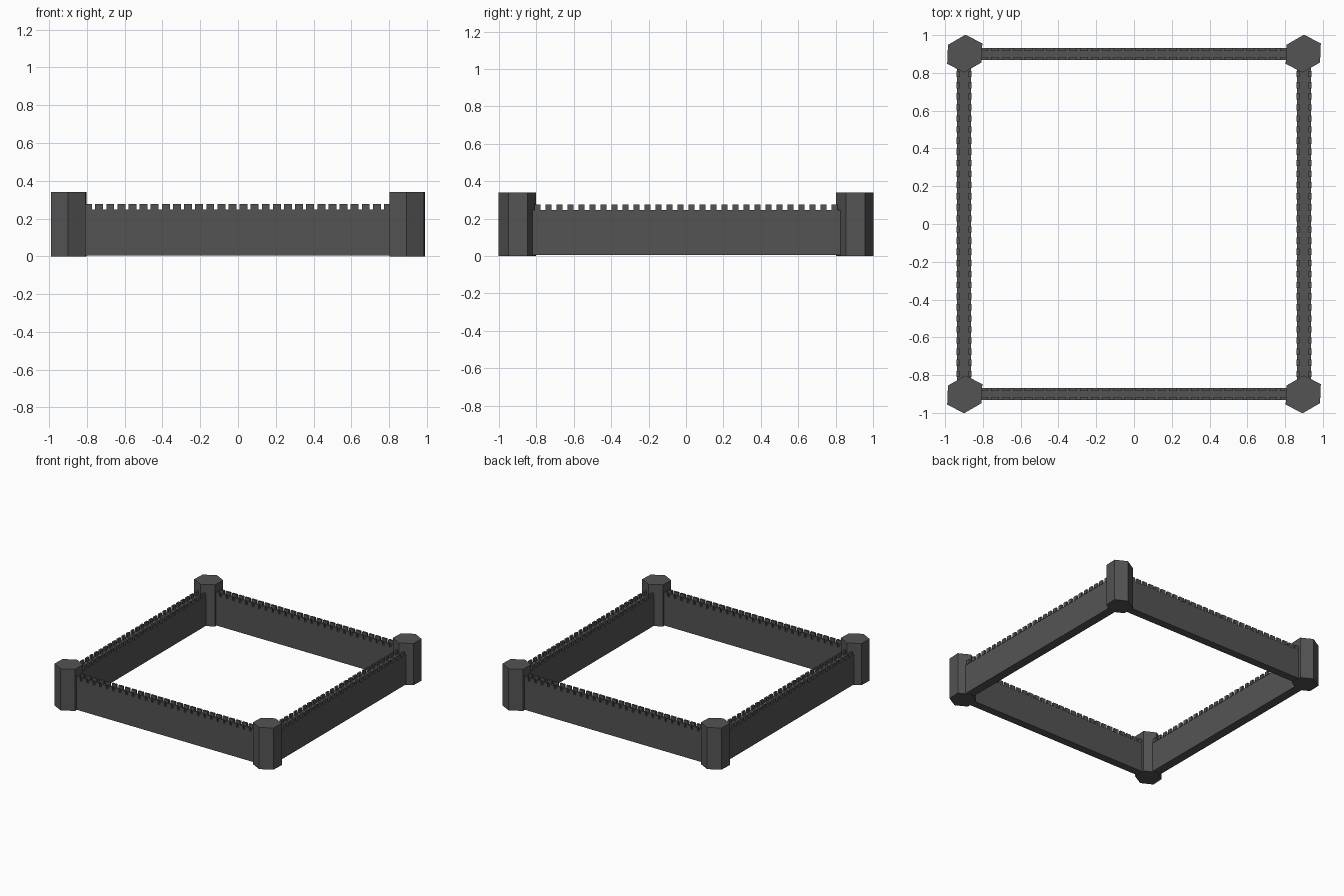
import bpy, bmesh, math
from mathutils import Matrix, Vector

if "Cube" in bpy.data.objects:
    bpy.data.objects.remove(bpy.data.objects["Cube"])

stone = bpy.data.materials.new("dark_grey_stone")
stone.diffuse_color = (0.088, 0.088, 0.088, 1)
stone.use_nodes = True
stone.node_tree.nodes["Principled BSDF"].inputs["Base Color"].default_value = stone.diffuse_color


def finish(name, bm):
    me = bpy.data.meshes.new(name)
    bm.to_mesh(me)
    bm.free()
    me.materials.append(stone)
    ob = bpy.data.objects.new(name, me)
    bpy.context.collection.objects.link(ob)
    return ob


def box(bm, lo, hi):
    lo, hi = Vector(lo), Vector(hi)
    m = Matrix.Translation((lo + hi) / 2) @ Matrix.Diagonal((*(hi - lo), 1))
    bmesh.ops.create_cube(bm, size=1, matrix=m)


TX, TY = 0.896, 0.902          # tower centres
WALL_TOP, MERLON_TOP, TOWER_TOP = 0.247, 0.276, 0.34


# Hexagonal corner tower, points facing front and back
def tower(name, x, y):
    bm = bmesh.new()
    m = (Matrix.Translation((x, y, TOWER_TOP / 2))
         @ Matrix.Diagonal((0.093 / (0.098 * math.cos(math.pi / 6)), 1, 1, 1))
         @ Matrix.Rotation(math.pi / 2, 4, 'Z'))
    bmesh.ops.create_cone(bm, cap_ends=True, segments=6, radius1=0.098,
                          radius2=0.098, depth=TOWER_TOP, matrix=m)
    # make sure one corner points along y
    if max(v.co.y for v in bm.verts) < y + 0.095:
        bmesh.ops.rotate(bm, cent=(x, y, 0), verts=bm.verts,
                         matrix=Matrix.Rotation(math.pi / 6, 3, 'Z'))
    finish(name, bm)


# Curtain wall with a row of merlons on each edge of the walkway
def wall(name, half_len, half_body, half_out, tooth, count, loc, turn):
    bm = bmesh.new()
    box(bm, (-half_len, -half_body, 0.004), (half_len, half_body, WALL_TOP))
    step = 0.0588
    for i in range(count):
        c = (i - (count - 1) / 2) * step
        for s in (-1, 1):
            ys = sorted((s * half_out, s * (half_out - 0.016)))
            box(bm, (c - tooth / 2, ys[0], WALL_TOP - 0.004),
                (c + tooth / 2, ys[1], MERLON_TOP))
    ob = finish(name, bm)
    ob.location = loc
    ob.rotation_euler.z = turn


for sx, xn in ((-1, "left"), (1, "right")):
    for sy, yn in ((-1, "front"), (1, "back")):
        tower(f"{yn}_{xn}_tower", sx * TX, sy * TY)
    wall(f"{xn}_wall", 0.86, 0.036, 0.039, 0.033, 28, (sx * 0.9, 0, 0), math.pi / 2)

for sy, yn in ((-1, "front"), (1, "back")):
    wall(f"{yn}_wall", 0.86, 0.032, 0.033, 0.042, 28, (0, sy * 0.9, 0), 0)
